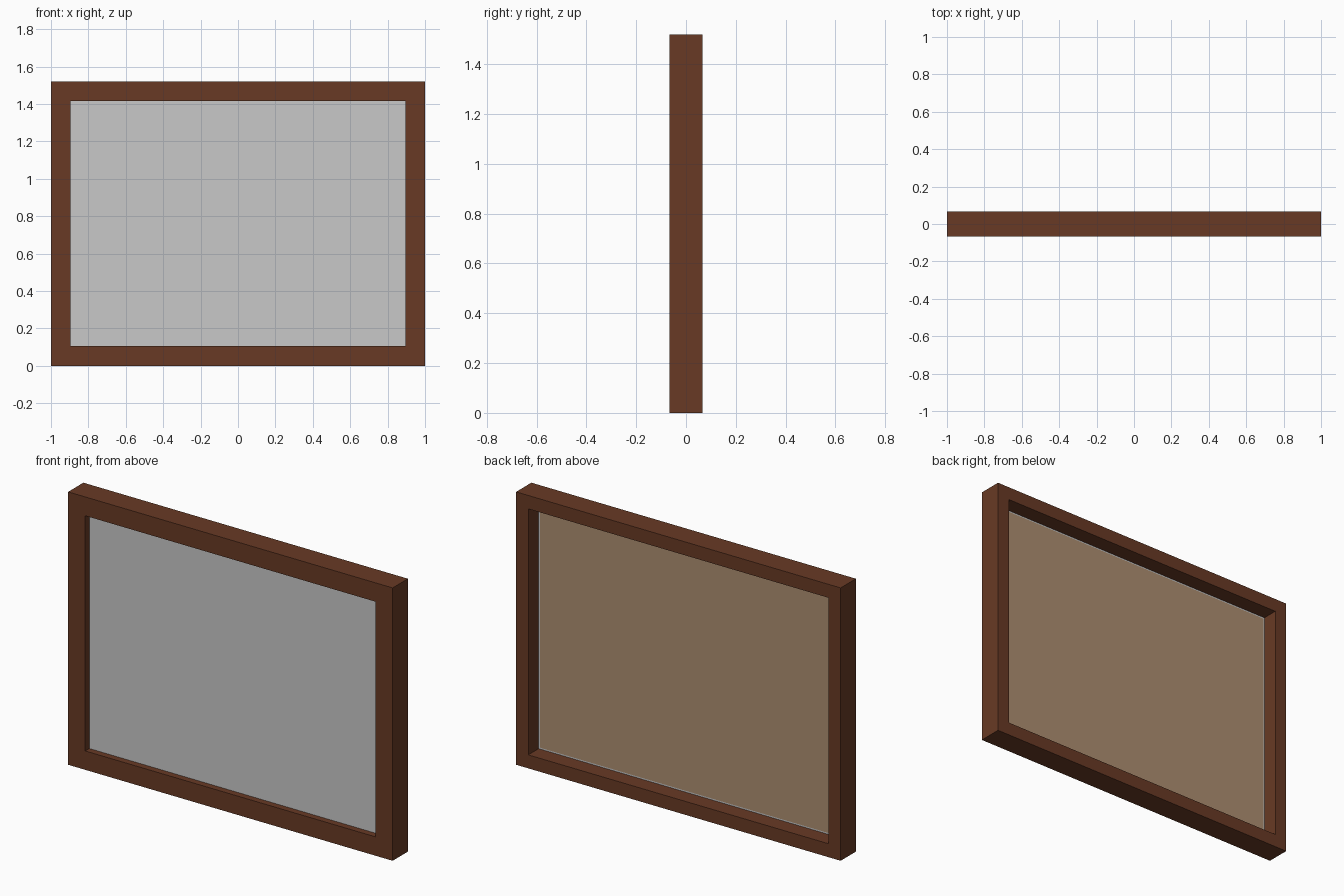
import bpy, bmesh

if "Cube" in bpy.data.objects:
    bpy.data.objects.remove(bpy.data.objects["Cube"])

WIDTH, HEIGHT, DEPTH = 2.0, 1.52, 0.134
HALF = DEPTH / 2
LIP = 0.105        # frame width seen from the front
REBATE = 0.075     # frame width seen from the back
SHOULDER = -0.031  # depth where the mirror rests on the lip


def material(name, colour):
    m = bpy.data.materials.new(name)
    m.diffuse_color = (*colour, 1)
    m.use_nodes = True
    m.node_tree.nodes["Principled BSDF"].inputs["Base Color"].default_value = m.diffuse_color
    return m


def finish(bm, name, mat):
    bmesh.ops.recalc_face_normals(bm, faces=bm.faces)
    me = bpy.data.meshes.new(name)
    bm.to_mesh(me)
    bm.free()
    me.materials.append(mat)
    ob = bpy.data.objects.new(name, me)
    bpy.context.collection.objects.link(ob)
    return ob


def corners(inset):
    x, lo, hi = WIDTH / 2 - inset, inset, HEIGHT - inset
    return [(-x, lo), (x, lo), (x, hi), (-x, hi)]


def picture_frame(name, profile, mat):
    """Sweep an (inset, y) profile round the rectangle with mitred corners."""
    bm = bmesh.new()
    loops = [[bm.verts.new((x, y, z)) for x, z in corners(i)] for i, y in profile]
    for k, a in enumerate(loops):
        b = loops[(k + 1) % len(loops)]
        for c in range(4):
            d = (c + 1) % 4
            bm.faces.new((a[c], a[d], b[d], b[c]))
    return finish(bm, name, mat)


def sheet(name, inset, y0, y1, mat):
    """Flat rectangular sheet between two depths."""
    bm = bmesh.new()
    face = bm.faces.new([bm.verts.new((x, y0, z)) for x, z in corners(inset)])
    out = bmesh.ops.extrude_face_region(bm, geom=[face])
    verts = [v for v in out["geom"] if isinstance(v, bmesh.types.BMVert)]
    bmesh.ops.translate(bm, verts=verts, vec=(0, y1 - y0, 0))
    return finish(bm, name, mat)


wood = material("dark brown wood", (0.138, 0.042, 0.018))
silver = material("mirror grey", (0.58, 0.58, 0.58))
board = material("tan backing board", (0.423, 0.275, 0.168))

# Frame with a narrow front lip and a deep rebate at the back
picture_frame("frame", [(0, -HALF), (LIP, -HALF), (LIP, SHOULDER),
                        (REBATE, SHOULDER), (REBATE, HALF), (0, HALF)], wood)

# Mirror resting on the lip, with a slightly smaller board behind it
sheet("mirror", REBATE, SHOULDER, -0.024, silver)
sheet("backing_board", REBATE + 0.01, -0.024, -0.02, board)
